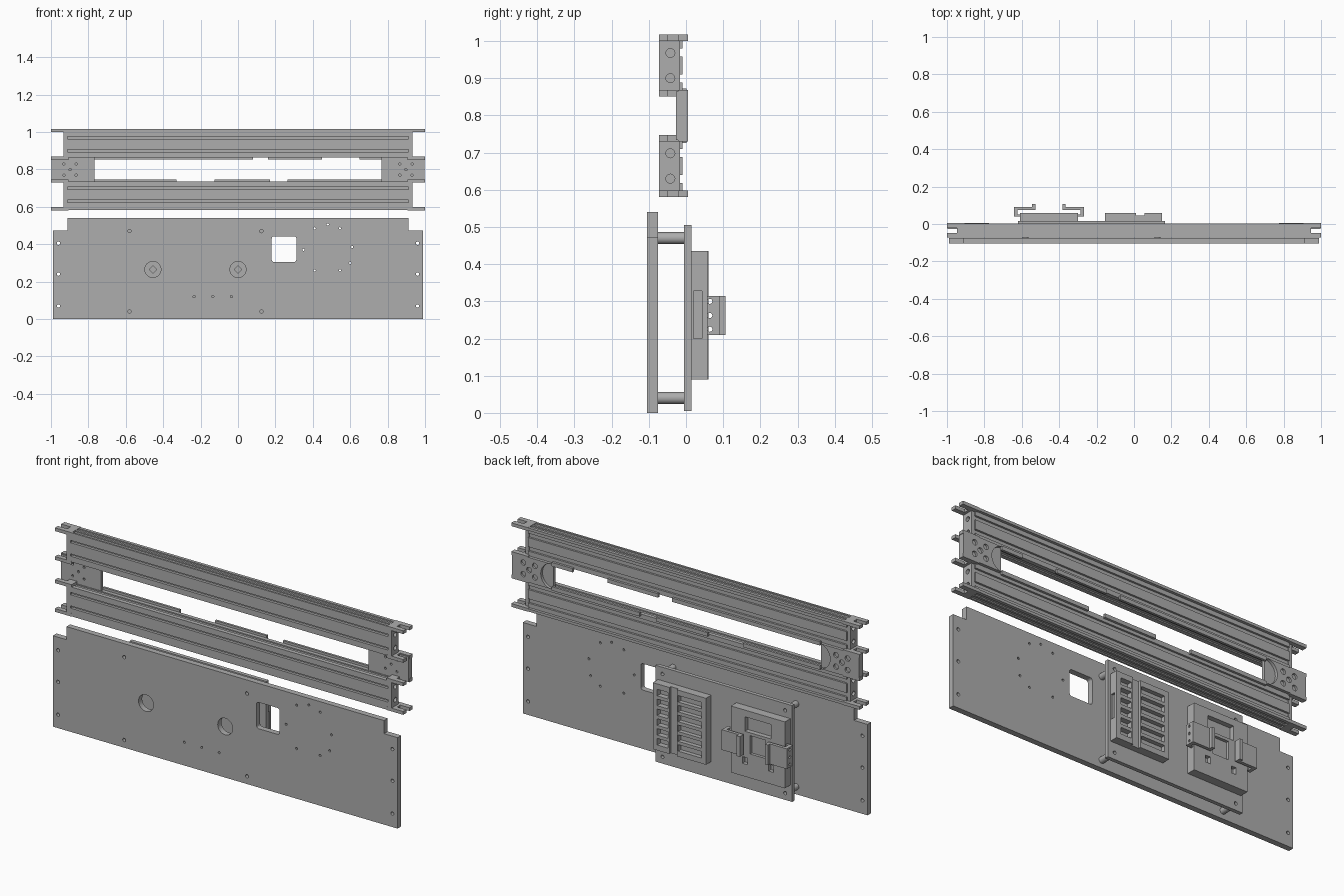
import bpy, bmesh, math
from mathutils import Matrix

cube = bpy.data.objects.get("Cube")
if cube:
    bpy.data.objects.remove(cube)

grey = bpy.data.materials.new("plain_grey")
grey.use_nodes = True
COLOUR = (0.42, 0.42, 0.42, 1)
grey.diffuse_color = COLOUR
grey.node_tree.nodes["Principled BSDF"].inputs["Base Color"].default_value = COLOUR
made = []


def add_box(bm, x0, x1, y0, y1, z0, z1):
    m = Matrix.Translation(((x0 + x1) / 2, (y0 + y1) / 2, (z0 + z1) / 2))
    bmesh.ops.create_cube(bm, size=1, matrix=m @ Matrix.Diagonal((x1 - x0, y1 - y0, z1 - z0, 1)))


def add_rod(bm, centre, r, length, axis="Y", sides=20):
    turn = Matrix.Rotation(math.pi / 2, 4, "X" if axis == "Y" else "Y")
    bmesh.ops.create_cone(bm, cap_ends=True, segments=sides, radius1=r, radius2=r,
                          depth=length, matrix=Matrix.Translation(centre) @ turn)


def add_prism(bm, points, place, start, end):
    """Extrude a closed outline; place(a, b, t) gives the 3D position."""
    low = [bm.verts.new(place(a, b, start)) for a, b in points]
    high = [bm.verts.new(place(a, b, end)) for a, b in points]
    bm.faces.new(low)
    bm.faces.new(high)
    for i in range(len(points)):
        j = (i + 1) % len(points)
        bm.faces.new((low[i], low[j], high[j], high[i]))


def along_x(a, b, t): return (t, a, b)
def along_y(a, b, t): return (a, t, b)
def along_z(a, b, t): return (a, b, t)


def finish(name, bm):
    bmesh.ops.recalc_face_normals(bm, faces=bm.faces)
    mesh = bpy.data.meshes.new(name)
    bm.to_mesh(mesh)
    bm.free()
    mesh.materials.append(grey)
    ob = bpy.data.objects.new(name, mesh)
    bpy.context.scene.collection.objects.link(ob)
    made.append(ob)
    return ob


def box(name, *size):
    bm = bmesh.new()
    add_box(bm, *size)
    return finish(name, bm)


def cut(ob, bm):
    """Subtract the shapes in bm, then drop the cutter."""
    cutter = finish("cutter", bm)
    made.remove(cutter)
    cutter.hide_render = True
    mod = ob.modifiers.new("cut", "BOOLEAN")
    mod.operation, mod.solver, mod.object = "DIFFERENCE", "EXACT", cutter
    bpy.context.view_layer.update()
    result = bpy.data.meshes.new_from_object(ob.evaluated_get(bpy.context.evaluated_depsgraph_get()))
    ob.modifiers.clear()
    ob.data = result
    bpy.data.objects.remove(cutter)


# Front panel with notched top corners
half = [(0.99, 0), (0.99, 0.472), (0.912, 0.472), (0.912, 0.54)]
bm = bmesh.new()
add_prism(bm, half + [(-x, z) for x, z in reversed(half)], along_y, -0.105, -0.075)
panel = finish("front_panel", bm)
corners = [(x, z) for x in (-0.58, 0.125) for z in (0.04, 0.47)]
bm = bmesh.new()
add_prism(bm, [(x + 0.012 * math.cos(math.radians(a)), z + 0.012 * math.sin(math.radians(a)))
               for x, z, q in ((0.3, 0.43, 0), (0.192, 0.43, 90), (0.192, 0.317, 180), (0.3, 0.317, 270))
               for a in (q, q + 30, q + 60, q + 90)], along_y, -0.2, 0)
for x in (-0.455, 0):
    add_rod(bm, (x, -0.09, 0.265), 0.043, 0.1, sides=32)
for x, z in corners + [(s * 0.96, z) for s in (-1, 1) for z in (0.07, 0.24, 0.405)]:
    add_rod(bm, (x, -0.09, z), 0.009, 0.1, sides=14)
for x, z in ((-0.235, 0.12), (-0.135, 0.12), (-0.035, 0.12), (0.41, 0.485), (0.48, 0.505),
             (0.545, 0.485), (0.35, 0.37), (0.61, 0.385), (0.6, 0.3), (0.41, 0.26), (0.545, 0.26)):
    add_rod(bm, (x, -0.09, z), 0.006, 0.1, sides=12)
cut(panel, bm)

# Mounting plate behind the panel, on four standoffs
plate = box("mounting_plate", -0.62, 0.165, -0.005, 0.015, 0.005, 0.505)
bm = bmesh.new()
for x, z in corners:
    add_rod(bm, (x, 0, z), 0.009, 0.1, sides=14)
for x in (-0.455, 0):
    add_rod(bm, (x, -0.005, 0.265), 0.02, 0.02, sides=4)
cut(plate, bm)
bm = bmesh.new()
for x, z in corners:
    add_rod(bm, (x, -0.04, z), 0.016, 0.07)
finish("standoffs", bm)

# Terminal block with two columns of pockets and a channel between
block = box("terminal_block", -0.155, 0.15, 0.015, 0.058, 0.09, 0.435)
bm = bmesh.new()
add_box(bm, 0.012, 0.055, 0.046, 0.1, 0, 0.5)
add_box(bm, 0.138, 0.2, 0.02, 0.043, 0.2, 0.328)
for i in range(6):
    z = 0.118 + i * 0.051
    add_box(bm, -0.13, 0.004, 0.036, 0.1, z, z + 0.034)
    add_box(bm, 0.063, 0.125, 0.03, 0.1, z, z + 0.034)
cut(block, bm)

# Power module with pockets, carrying a pair of hooked clips
MID = -0.455
module = box("power_module", MID - 0.155, MID + 0.155, 0.015, 0.06, 0.09, 0.435)
bm = bmesh.new()
add_box(bm, MID - 0.075, MID + 0.075, 0.035, 0.1, 0.325, 0.4)
add_box(bm, MID - 0.045, MID + 0.045, 0.045, 0.1, 0.215, 0.31)
for s in (-1, 1):
    x = MID + s * 0.075
    add_box(bm, x - 0.014, x + 0.014, 0.04, 0.1, 0.155, 0.19)
cut(module, bm)
hook = [(0.155, 0.04), (0.187, 0.04), (0.187, 0.09), (0.09, 0.09), (0.09, 0.106),
        (0.072, 0.106), (0.072, 0.074), (0.168, 0.074), (0.168, 0.052), (0.155, 0.052)]
for side, s in (("left", 1), ("right", -1)):
    bm = bmesh.new()
    add_prism(bm, [(MID + s * x, y) for x, y in hook], along_z, 0.21, 0.315)
    clip = finish(side + "_clip", bm)
    bm = bmesh.new()
    for z in (0.225, 0.262, 0.3):
        add_rod(bm, (MID + s * 0.178, 0.064, z), 0.007, 0.05, axis="X", sides=12)
    cut(clip, bm)

# Rail section as (y, height), from the outer flange to the broken inner edge
section = [(-0.072, 0.082), (-0.062, 0.082), (-0.062, 0.076), (-0.042, 0.076), (-0.042, 0.082),
           (-0.03, 0.082), (-0.03, 0.076), (-0.012, 0.076), (-0.012, 0.082), (0.004, 0.082),
           (0.004, 0.068), (-0.01, 0.068), (-0.01, 0.046), (-0.02, 0.046), (-0.02, 0.024),
           (-0.01, 0.024), (-0.01, -0.024), (-0.02, -0.024), (-0.02, -0.046), (-0.01, -0.046),
           (-0.01, -0.07), (-0.03, -0.07), (-0.03, -0.064), (-0.05, -0.064), (-0.05, -0.07),
           (-0.072, -0.07), (-0.072, -0.041), (-0.058, -0.041), (-0.058, -0.029), (-0.072, -0.029),
           (-0.072, 0.029), (-0.058, 0.029), (-0.058, 0.041), (-0.072, 0.041)]
fork = [(0.905, -0.073), (1, -0.073), (1, -0.048), (0.947, -0.048), (0.947, -0.022),
        (1, -0.022), (1, 0.005), (0.905, 0.005)]
lips = {"upper": ((-0.77, 0.08), (0.16, 0.45), (0.65, 0.77)),
        "lower": ((-0.77, -0.33), (-0.125, 0.17), (0.265, 0.77))}
for level, mid, flip in (("upper", 0.934, 1), ("lower", 0.664, -1)):
    bm = bmesh.new()
    add_prism(bm, [(y, mid + flip * h) for y, h in section], along_x, -0.915, 0.915)
    finish(level + "_rail", bm)

    # Interrupted lip along the inner back edge
    bm = bmesh.new()
    for x0, x1 in lips[level]:
        z = sorted((mid - flip * 0.082, mid - flip * 0.062))
        add_box(bm, x0, x1, -0.01, 0.002, *z)
    finish(level + "_rail_lip", bm)

    # End walls with two holes, and forked tabs above and below
    for side, s in (("left", 1), ("right", -1)):
        x0, x1 = sorted((s * 0.912, s * 0.933))
        wall = box(f"{level}_{side}_end_wall", x0, x1, -0.073, -0.016, mid - 0.08, mid + 0.08)
        bm = bmesh.new()
        for h in (-0.034, 0.034):
            add_rod(bm, (s * 0.93, -0.042, mid + h), 0.012, 0.03, axis="X", sides=16)
        cut(wall, bm)
        bm = bmesh.new()
        for z in (mid - 0.083, mid + 0.066):
            add_prism(bm, [(s * x, y) for x, y in fork], along_z, z, z + 0.017)
        finish(f"{level}_{side}_forked_tabs", bm)

# Joining plates between the rails, with a half-round recess behind
for side, s in (("left", 1), ("right", -1)):
    x0, x1 = sorted((s * 0.767, s * 0.997))
    joiner = box(side + "_joining_plate", x0, x1, -0.027, 0.005, 0.734, 0.864)
    bm = bmesh.new()
    add_rod(bm, (s * 0.765, 0.02, 0.799), 0.066, 0.06, sides=48)
    for dx, dz in ((0, 0), (0.033, 0.03), (0.033, -0.03), (-0.033, 0.03), (-0.033, -0.03)):
        centre = (s * (0.898 + dx), 0, 0.799 + dz)
        add_rod(bm, (centre[0], 0.01, centre[2]), 0.014, 0.03, sides=16)
        add_rod(bm, (centre[0], -0.02, centre[2]), 0.006, 0.0299, sides=12)
    cut(joiner, bm)

# Crisp edges, smooth round parts
bpy.ops.object.select_all(action="DESELECT")
for ob in made:
    ob.select_set(True)
bpy.context.view_layer.objects.active = made[0]
bpy.ops.object.shade_smooth_by_angle(angle=math.radians(30))
